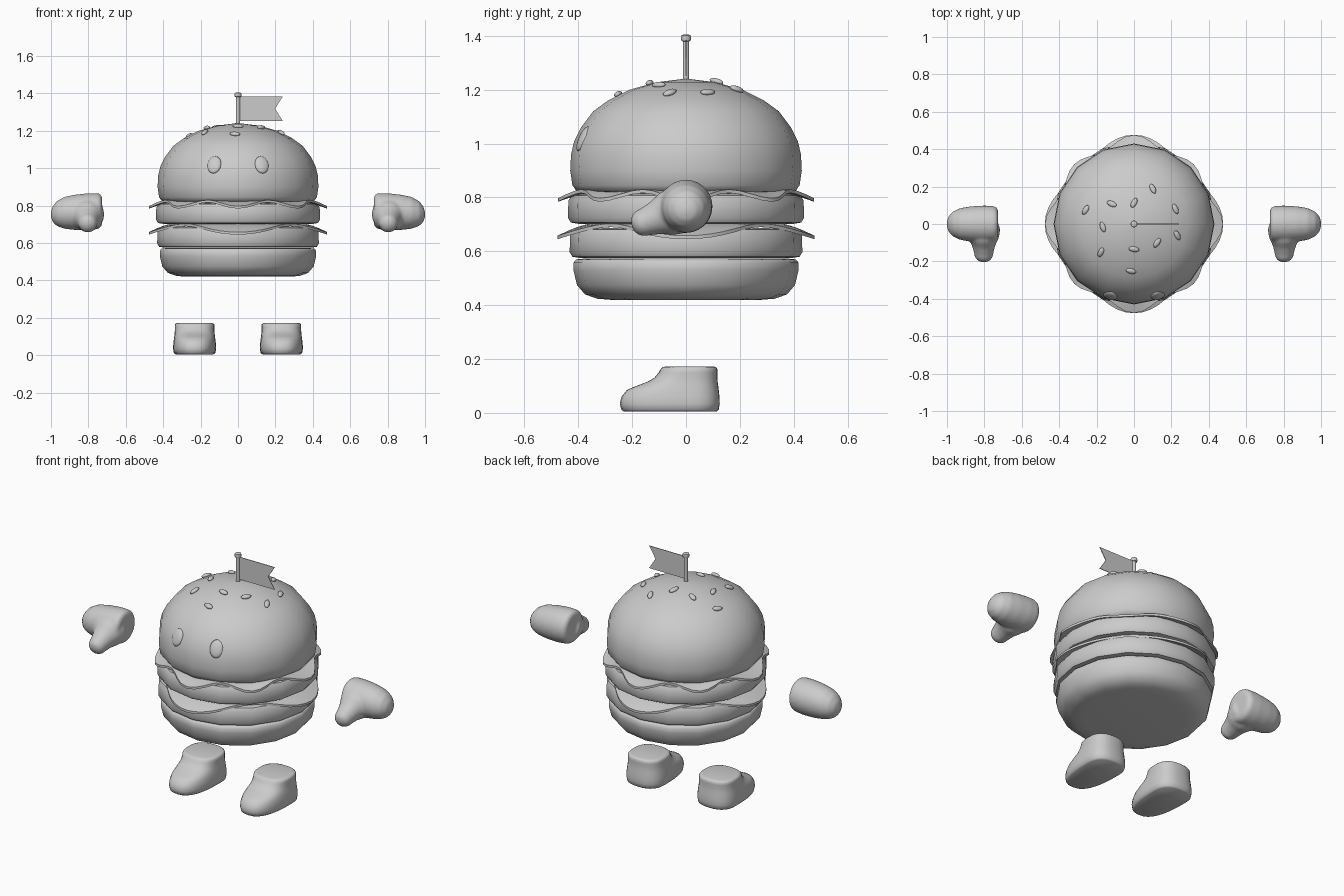
import bpy, bmesh, math
from mathutils import Vector, Matrix

if "Cube" in bpy.data.objects:
    bpy.data.objects.remove(bpy.data.objects["Cube"])

grey = bpy.data.materials.new("plain_grey")
grey.diffuse_color = (0.6, 0.6, 0.6, 1)
grey.use_nodes = True
grey.node_tree.nodes["Principled BSDF"].inputs["Base Color"].default_value = grey.diffuse_color


def finish(name, bm, angle=50):
    bmesh.ops.recalc_face_normals(bm, faces=bm.faces[:])
    me = bpy.data.meshes.new(name)
    bm.to_mesh(me)
    bm.free()
    me.materials.append(grey)
    for p in me.polygons:
        p.use_smooth = True
    me.set_sharp_from_angle(angle=math.radians(angle))
    ob = bpy.data.objects.new(name, me)
    bpy.context.collection.objects.link(ob)
    return ob


def loft(bm, rings):
    """Skin a stack of closed rings and cap both ends."""
    vs = [[bm.verts.new(p) for p in r] for r in rings]
    n = len(vs[0])
    for a, b in zip(vs, vs[1:]):
        for i in range(n):
            j = (i + 1) % n
            bm.faces.new((a[i], a[j], b[j], b[i]))
    bm.faces.new(vs[0][::-1])
    bm.faces.new(vs[-1])


def circle(n):
    return [2 * math.pi * i / n for i in range(n)]


def lathe(name, profile, sides=16, angle=50):
    bm = bmesh.new()
    loft(bm, [[(r * math.cos(a), r * math.sin(a), z) for a in circle(sides)]
              for r, z in profile])
    return finish(name, bm, angle)


def bun_point(x, y):
    """Point and outward normal on top of the bun above x, y."""
    r = math.hypot(x, y)
    for (r0, z0), (r1, z1) in zip(TOP, TOP[1:]):
        if r1 <= r <= r0 and z1 > 0.95:
            z = z0 + (z1 - z0) * (r0 - r) / (r0 - r1)
            d = Vector((x, y, 0)).normalized()
            return Vector((x, y, z)), (d * (z1 - z0) + Vector((0, 0, r0 - r1))).normalized()


# Buns and patties
TOP = [(0.36, 0.815), (0.405, 0.822), (0.422, 0.845), (0.43, 0.90), (0.427, 0.96),
       (0.415, 1.01), (0.39, 1.06), (0.345, 1.12), (0.29, 1.16), (0.21, 1.20),
       (0.11, 1.228), (0.012, 1.24)]
lathe("top_bun", TOP)
lathe("bottom_bun", [(0.28, 0.42), (0.33, 0.424), (0.375, 0.44), (0.405, 0.475), (0.418, 0.53),
                     (0.418, 0.558), (0.408, 0.57), (0.38, 0.573)])
for name, z, r in (("lower_patty", 0.575, 0.432), ("upper_patty", 0.702, 0.438)):
    lathe(name, [(r - 0.04, z), (r - 0.01, z + 0.005), (r, z + 0.022), (r - 0.001, z + 0.085),
                 (r - 0.012, z + 0.106), (r - 0.05, z + 0.112)])


# Drooping fillings: flat in the middle, wavy at the rim
def filling(name, z, lobes, r, wave, droop, extra=0):
    def ring(t, dz):
        pts = []
        for a in circle(64):
            c = math.cos(lobes * a)
            rim = r + wave * c + extra * math.cos(4 * a)
            rad = 0.36 + (rim - 0.36) * t
            pts.append((rad * math.cos(a), rad * math.sin(a),
                        z + dz - droop * (0.5 + 0.5 * c) * t ** 1.3))
        return pts
    bm = bmesh.new()
    loft(bm, [ring(t, 0) for t in (0, 0.4, 0.7, 1)] + [ring(t, 0.013) for t in (1, 0.7, 0.4, 0)])
    finish(name, bm)


filling("cheese_slice", 0.69, 4, 0.437, 0.04, 0.045)
filling("lettuce_leaf", 0.817, 8, 0.442, 0.022, 0.033, 0.012)


# Flattened beads lying on the bun: seeds and eyes
def bead(name, loc, normal, along, size, segs=12):
    along = (along - normal * along.dot(normal)).normalized()
    rot = Matrix((along, normal.cross(along), normal)).transposed().to_4x4()
    bm = bmesh.new()
    bmesh.ops.create_uvsphere(bm, u_segments=segs, v_segments=8, radius=1,
                              matrix=Matrix.Translation(loc) @ rot @ Matrix.Diagonal((*size, 1)))
    finish(name, bm, 80)


SEEDS = [(-.257, .075, 55), (-.118, .107, -25), (0, .112, 65), (.10, .187, 110), (.22, .08, 115),
         (.23, -.06, 125), (.123, -.10, 55), (0, -.134, -10), (-.016, -.25, -15),
         (-.176, -.15, 60), (-.166, -.016, 110)]
for x, y, deg in SEEDS:
    a = math.radians(deg)
    p, n = bun_point(x, y)
    bead("seed", p + n * 0.004, n, Vector((math.cos(a), math.sin(a), 0)), (0.029, 0.015, 0.011))
for s in (-1, 1):
    n = Vector((s * 0.25, -0.89, 0.40)).normalized()
    bead("eye", Vector((s * 0.127, -0.382, 1.018)), n, Vector((0, 0, 1)), (0.05, 0.038, 0.014), 20)

# Cocktail stick and swallowtail flag
lathe("stick", [(0.012, 1.2), (0.012, 1.38), (0.017, 1.382), (0.019, 1.39),
                (0.017, 1.402), (0.01, 1.405)], 12)
bm = bmesh.new()
loft(bm, [[(x, y, z) for x, z in ((0.008, 1.252), (0.24, 1.252), (0.198, 1.318),
                                  (0.24, 1.384), (0.008, 1.384))] for y in (-0.002, 0.002)])
finish("flag", bm, 20)

# Hands: rounded fist with a blended thumb
for s in (-1, 1):
    bm = bmesh.new()
    fist = [(0.727, 0.07, 0.772), (0.732, 0.086, 0.772), (0.748, 0.096, 0.77), (0.80, 0.099, 0.767),
            (0.87, 0.095, 0.764), (0.93, 0.085, 0.761), (0.97, 0.066, 0.757),
            (0.992, 0.04, 0.754), (1.0, 0.014, 0.752)]
    loft(bm, [[(s * x, r * math.cos(a), z + r * math.sin(a)) for a in circle(24)]
              for x, r, z in fist])
    root, tip = Vector((s * 0.805, -0.02, 0.757)), Vector((s * 0.803, -0.2, 0.692))
    d = (tip - root).normalized()
    u = Vector((1, 0, 0))
    v = d.cross(u).normalized()
    thumb = [(0, 0.092), (0.3, 0.082), (0.5, 0.064), (0.7, 0.054), (0.85, 0.049),
             (0.95, 0.036), (1, 0.014)]
    loft(bm, [[root.lerp(tip, t) + (u * math.cos(a) + v * math.sin(a)) * r for a in circle(20)]
              for t, r in thumb])
    hand = finish("hand", bm)
    rem = hand.modifiers.new("blend", 'REMESH')
    rem.mode, rem.voxel_size, rem.use_smooth_shade = 'VOXEL', 0.008, True
    sm = hand.modifiers.new("soften", 'SMOOTH')
    sm.factor, sm.iterations = 0.5, 6

# Feet: stacked outlines, round heel and long toe
LEVELS = [(0.005, 0.102, -0.23), (0.012, 0.111, -0.24), (0.035, 0.115, -0.246), (0.06, 0.114, -0.24),
          (0.085, 0.111, -0.22), (0.10, 0.109, -0.185), (0.115, 0.107, -0.145),
          (0.13, 0.106, -0.118), (0.15, 0.106, -0.101), (0.163, 0.106, -0.094),
          (0.17, 0.10, -0.086), (0.173, 0.088, -0.074)]


def sole(cx, z, w, front):
    pts = []
    for a in circle(32):
        c, s = math.cos(a), math.sin(a)
        x = math.copysign(abs(c) ** 0.8, c) * w
        y = math.copysign(abs(s) ** 0.8, s)
        pts.append((cx + x, 0.015 + y * (w * 0.96 if s > 0 else 0.015 - front), z))
    return pts


for s in (-1, 1):
    bm = bmesh.new()
    loft(bm, [sole(s * 0.232, *lv) for lv in LEVELS])
    finish("foot", bm, 60)
